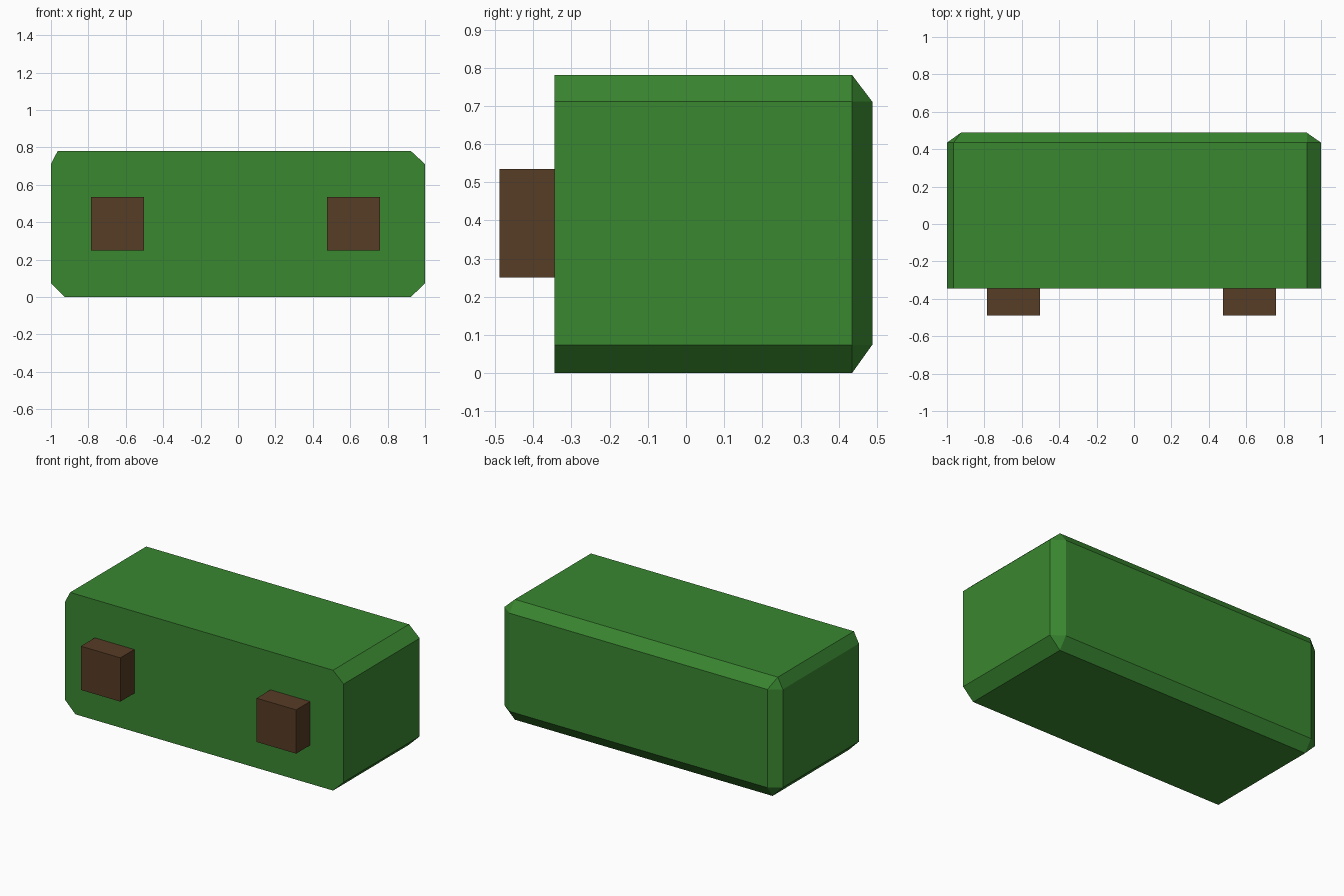
import bpy, bmesh

if "Cube" in bpy.data.objects:
    bpy.data.objects.remove(bpy.data.objects["Cube"])


def material(name, rgb):
    m = bpy.data.materials.new(name)
    m.diffuse_color = (*rgb, 1)
    m.use_nodes = True
    m.node_tree.nodes["Principled BSDF"].inputs["Base Color"].default_value = m.diffuse_color
    return m


def make_object(name, bm, mat):
    bmesh.ops.recalc_face_normals(bm, faces=bm.faces)
    mesh = bpy.data.meshes.new(name)
    bm.to_mesh(mesh)
    bm.free()
    mesh.materials.append(mat)
    obj = bpy.data.objects.new(name, mesh)
    bpy.context.collection.objects.link(obj)


green = material("leaf green", (0.042, 0.245, 0.030))
brown = material("dark brown", (0.095, 0.045, 0.019))

# Body: eight-sided profile, extruded backwards, with a chamfered back panel
FRONT, SHOULDER, BACK = -0.345, 0.435, 0.488
profile = [(-0.926, 0), (0.924, 0), (1, 0.074), (1, 0.711),
           (0.924, 0.781), (-0.964, 0.781), (-1, 0.711), (-1, 0.074)]
panel = [(-0.926, 0.074), (0.924, 0.074), (0.924, 0.711), (-0.926, 0.711)]

bm = bmesh.new()
front = [bm.verts.new((x, FRONT, z)) for x, z in profile]
rim = [bm.verts.new((x, SHOULDER, z)) for x, z in profile]
back = [bm.verts.new((x, BACK, z)) for x, z in panel]
bm.faces.new(front)
bm.faces.new(back)
for i in range(8):
    j = (i + 1) % 8
    bm.faces.new((front[i], front[j], rim[j], rim[i]))
for k in range(4):
    a, b = rim[2 * k], rim[2 * k + 1]
    n = (k + 1) % 4
    bm.faces.new((a, b, back[n], back[k]))           # chamfer strip
    bm.faces.new((b, rim[(2 * k + 2) % 8], back[n]))  # corner triangle
make_object("body", bm, green)

# Two square pegs on the front
for name, cx in (("left_peg", -0.645), ("right_peg", 0.617)):
    bm = bmesh.new()
    bmesh.ops.create_cube(bm, size=1)
    bmesh.ops.scale(bm, vec=(0.284, 0.143, 0.284), verts=bm.verts)
    bmesh.ops.translate(bm, vec=(cx, -0.4165, 0.392), verts=bm.verts)
    make_object(name, bm, brown)
